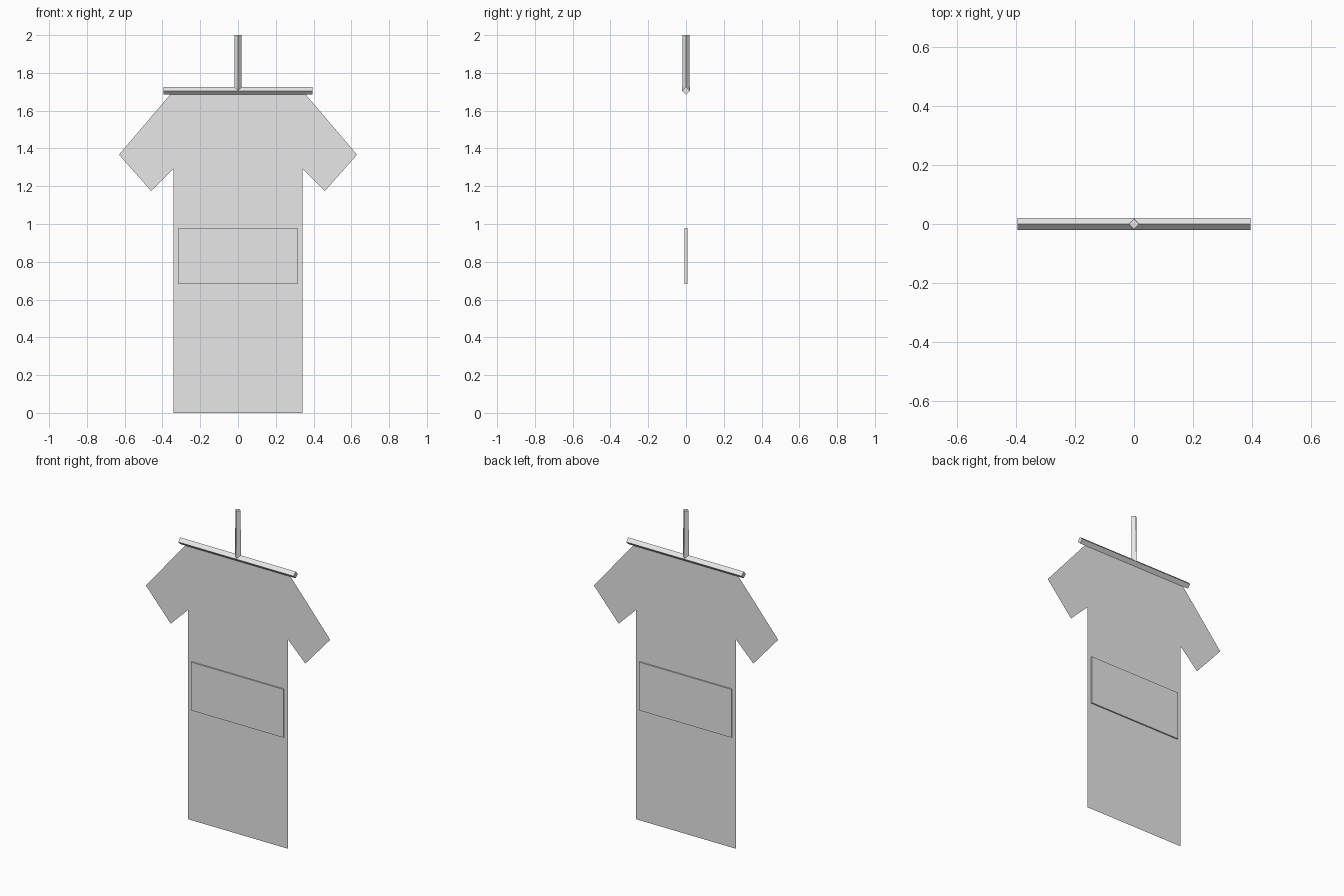
import bpy
import math

if "Cube" in bpy.data.objects:
    bpy.data.objects.remove(bpy.data.objects["Cube"])

grey = bpy.data.materials.new("light_grey")
grey.diffuse_color = (0.8, 0.8, 0.8, 1)
grey.use_nodes = True
grey.node_tree.nodes["Principled BSDF"].inputs["Base Color"].default_value = grey.diffuse_color


def add_mesh(name, verts, faces):
    mesh = bpy.data.meshes.new(name)
    mesh.from_pydata(verts, [], faces)
    mesh.materials.append(grey)
    obj = bpy.data.objects.new(name, mesh)
    bpy.context.collection.objects.link(obj)
    return obj


def add_rod(name, r1, r2, length, location, rotation=(0, 0, 0)):
    # Four-sided rod with its corners on the axes (diamond section)
    bpy.ops.mesh.primitive_cone_add(vertices=4, radius1=r1, radius2=r2, depth=length,
                                    location=location, rotation=rotation)
    obj = bpy.context.object
    obj.name = name
    obj.data.materials.append(grey)
    return obj


# Flat cloth tunic: right half outline, mirrored to the left
half = [(0.341, 0), (0.341, 1.292), (0.46, 1.175), (0.63, 1.367), (0.342, 1.705)]
outline = half + [(-x, z) for x, z in reversed(half)]
add_mesh("tunic_cloth", [(x, 0, z) for x, z in outline], [tuple(range(len(outline)))])

# Thin rectangular panel passing through the cloth
bpy.ops.mesh.primitive_cube_add(size=1, location=(0, 0, 0.831))
panel = bpy.context.object
panel.name = "waist_panel"
panel.scale = (0.63, 0.016, 0.298)
panel.data.materials.append(grey)

# Hanging bar and upright post
add_rod("hanging_bar", 0.0205, 0.0205, 0.788, (0, 0, 1.705), (0, math.pi / 2, 0))
add_rod("hanging_post", 0.02, 0.018, 0.295, (0, 0, 1.8525))
